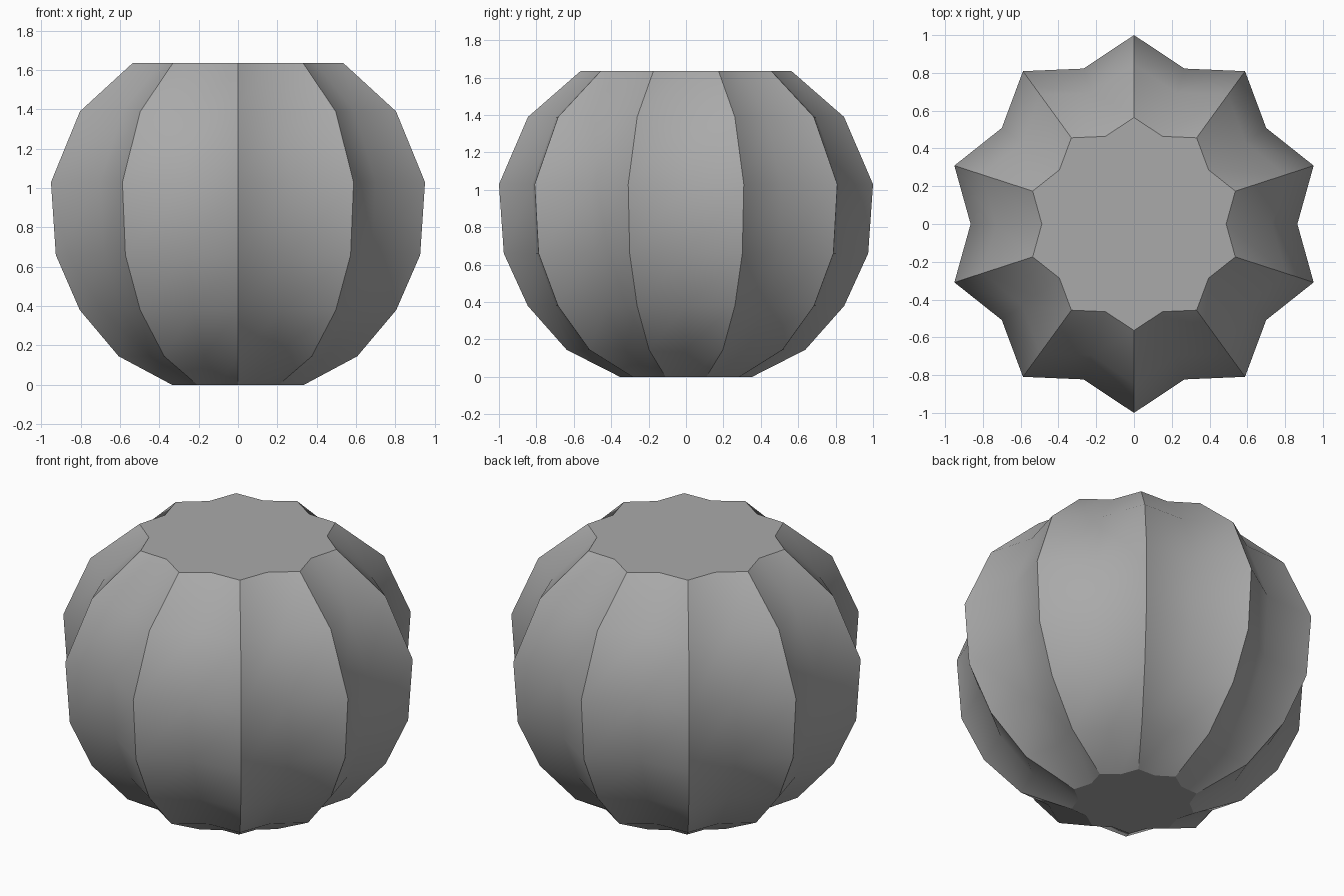
import bpy, bmesh
from math import cos, sin, pi, radians

if "Cube" in bpy.data.objects:
    bpy.data.objects.remove(bpy.data.objects["Cube"], do_unlink=True)

RIBS = 10
VALLEY = 0.865
# (ridge radius, height) from base to rim
PROFILE = [(0.353, 0), (0.638, 0.145), (0.846, 0.38), (0.974, 0.66),
           (1.0, 1.03), (0.845, 1.39), (0.564, 1.635)]

grey = bpy.data.materials.new("plain grey")
grey.use_nodes = True
colour = (0.4, 0.4, 0.4, 1)
grey.diffuse_color = colour
grey.node_tree.nodes["Principled BSDF"].inputs["Base Color"].default_value = colour

# Ribbed body: star-shaped rings bridged along the profile, capped at both ends
bm = bmesh.new()
count = RIBS * 2
rings = []
for radius, z in PROFILE:
    ring = []
    for i in range(count):
        a = pi / 2 + i * pi / RIBS
        r = radius * (VALLEY if i % 2 else 1)
        ring.append(bm.verts.new((r * cos(a), r * sin(a), z)))
    rings.append(ring)
for low, high in zip(rings, rings[1:]):
    for i in range(count):
        j = (i + 1) % count
        bm.faces.new((low[i], low[j], high[j], high[i]))
bm.faces.new(rings[0][::-1])
bm.faces.new(rings[-1])

mesh = bpy.data.meshes.new("ribbed_bowl")
bm.to_mesh(mesh)
bm.free()
mesh.materials.append(grey)
bowl = bpy.data.objects.new("ribbed_bowl", mesh)
bpy.context.collection.objects.link(bowl)

# Smooth along the ribs, crisp at ridges and rims
bpy.ops.object.select_all(action="DESELECT")
bowl.select_set(True)
bpy.context.view_layer.objects.active = bowl
bpy.ops.object.shade_smooth_by_angle(angle=radians(30))
